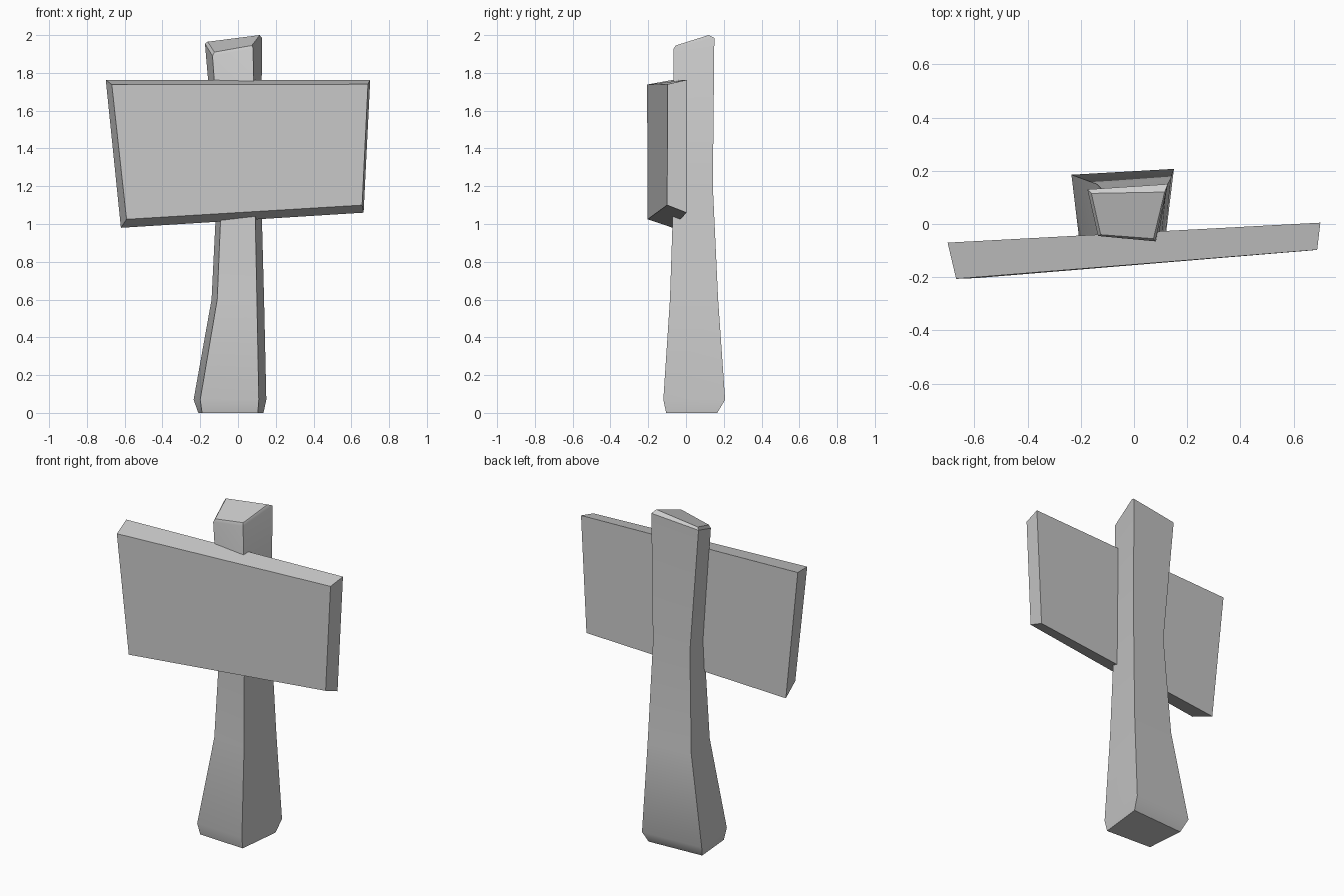
import bpy
import bmesh

if "Cube" in bpy.data.objects:
    bpy.data.objects.remove(bpy.data.objects["Cube"])


def loft(name, rings):
    """Skin a stack of four-sided rings and close both ends."""
    bm = bmesh.new()
    loops = [[bm.verts.new(p) for p in ring] for ring in rings]
    for a, b in zip(loops, loops[1:]):
        for i in range(4):
            j = (i + 1) % 4
            bm.faces.new((a[i], a[j], b[j], b[i]))
    bm.faces.new(loops[0][::-1])
    bm.faces.new(loops[-1])
    bmesh.ops.recalc_face_normals(bm, faces=bm.faces)
    mesh = bpy.data.meshes.new(name)
    bm.to_mesh(mesh)
    bm.free()
    obj = bpy.data.objects.new(name, mesh)
    bpy.context.collection.objects.link(obj)
    return obj


def level(z, fl, fr, br, bl):
    return [(*p, z) for p in (fl, fr, br, bl)]


# Post: tapered trapezoid section, chamfered foot, slanted chamfered top
post = loft("post", [
    level(0.00, (-.19, -.09), (.105, -.105), (.135, .165), (-.21, .145)),
    level(0.07, (-.20, -.105), (.11, -.12), (.15, .207), (-.235, .185)),
    level(0.60, (-.11, -.07), (.10, -.085), (.138, .17), (-.14, .15)),
    level(1.20, (-.085, -.05), (.088, -.065), (.122, .142), (-.11, .12)),
    [(-.135, -.045, 1.89), (.08, -.065, 1.93), (.127, .15, 1.985), (-.175, .13, 1.955)],
    [(-.125, -.04, 1.91), (.073, -.055, 1.945), (.115, .12, 2.0), (-.16, .115, 1.965)],
])

# Soft shading over the post's chamfers, crisp corners
bpy.context.view_layer.objects.active = post
post.select_set(True)
bpy.ops.object.shade_smooth_by_angle(angle=0.65)

# Board: crooked plank, back outline to smaller front outline
loft("sign_board", [
    [(-.62, -.07, .98), (.665, .003, 1.06), (.70, .005, 1.763), (-.70, -.07, 1.763)],
    [(-.59, -.203, 1.025), (.657, -.10, 1.10), (.688, -.097, 1.74), (-.668, -.206, 1.738)],
])
